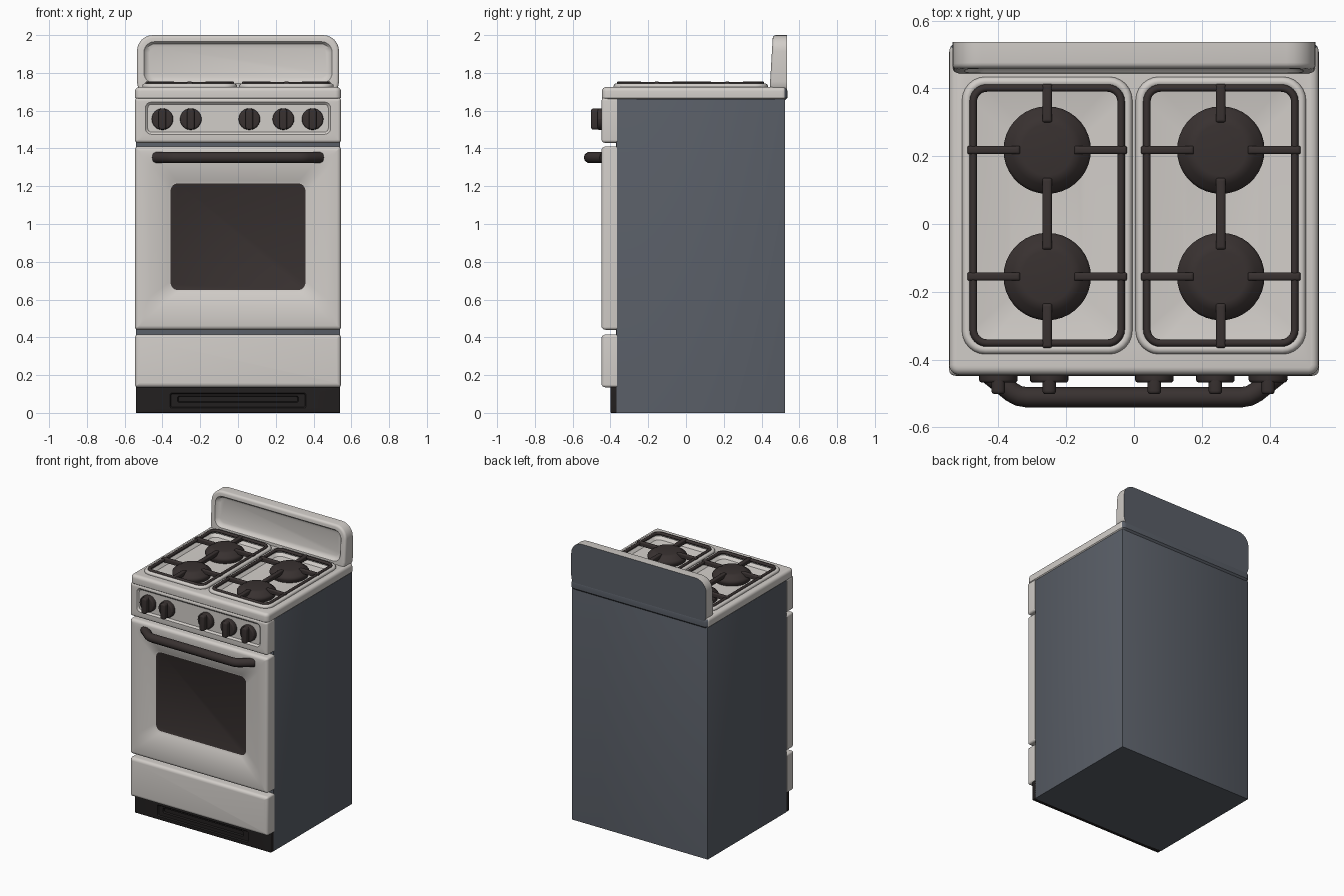
import bpy, bmesh, math
from mathutils import Vector

if "Cube" in bpy.data.objects:
    bpy.data.objects.remove(bpy.data.objects["Cube"])


def material(name, rgb):
    m = bpy.data.materials.new(name)
    m.diffuse_color = (*rgb, 1)
    m.use_nodes = True
    m.node_tree.nodes["Principled BSDF"].inputs["Base Color"].default_value = m.diffuse_color
    return m


WHITE = material("white enamel", (0.64, 0.61, 0.58))
SLATE = material("slate panel", (0.10, 0.112, 0.135))
BROWN = material("dark brown", (0.040, 0.031, 0.030))
BLACK = material("black kick", (0.016, 0.014, 0.014))


def activate(ob):
    bpy.ops.object.select_all(action='DESELECT')
    ob.select_set(True)
    bpy.context.view_layer.objects.active = ob


def smooth(ob, deg=35):
    activate(ob)
    bpy.ops.object.shade_smooth_by_angle(angle=math.radians(deg))


def outline(rect, r, seg=6):
    """Points of a rounded rectangle (x0, x1, a0, a1)."""
    x0, x1, a0, a1 = rect
    r = min(r, (x1 - x0) / 2, (a1 - a0) / 2)
    pts = []
    for k, (cx, ca) in enumerate([(x1 - r, a1 - r), (x0 + r, a1 - r),
                                  (x0 + r, a0 + r), (x1 - r, a0 + r)]):
        for s in range(seg + 1):
            t = (k + s / seg) * math.pi / 2
            pts.append((cx + r * math.cos(t), ca + r * math.sin(t)))
    return pts


def inset(rect, i):
    return (rect[0] + i, rect[1] - i, rect[2] + i, rect[3] - i)


def loft(name, mats, rings, plane='XZ', seg=6, cap_mat=0, back_slate=False, shear=0):
    """Skin rounded-rectangle rings (rect, corner radius, depth) and cap both ends."""
    bm = bmesh.new()
    loops = []
    for rect, r, d in rings:
        loops.append([bm.verts.new((x, d, a) if plane == 'XZ' else (x, a, d))
                      for x, a in outline(rect, max(r, 0.003), seg)])
    n = len(loops[0])
    for p, q in zip(loops, loops[1:]):
        for i in range(n):
            bm.faces.new((p[i], p[(i + 1) % n], q[(i + 1) % n], q[i]))
    bm.faces.new(loops[0])
    bm.faces.new(loops[-1]).material_index = cap_mat
    bmesh.ops.recalc_face_normals(bm, faces=bm.faces)
    if shear:
        for v in bm.verts:
            if v.co.y < 0.52:
                v.co.y -= shear * (2 - v.co.z)
    if back_slate:
        for f in bm.faces:
            if f.normal.y > 0.5 and f.calc_center_median().y > 0.5:
                f.material_index = 1
    me = bpy.data.meshes.new(name)
    bm.to_mesh(me)
    bm.free()
    for m in mats:
        me.materials.append(m)
    ob = bpy.data.objects.new(name, me)
    bpy.context.collection.objects.link(ob)
    smooth(ob)
    return ob


def pillow(rect, r, back, front, e):
    """Rings of a slab whose front edge is rounded by e."""
    sgn = 1 if front > back else -1
    out = [(rect, r, back)]
    for s in range(5):
        t = s / 4 * math.pi / 2
        i = e * (1 - math.cos(t))
        out.append((inset(rect, i), r - i, front - sgn * e * (1 - math.sin(t))))
    return out


def tube(name, mat, pts, radius, cyclic=False):
    cu = bpy.data.curves.new(name, 'CURVE')
    cu.dimensions = '3D'
    cu.bevel_depth = radius
    cu.bevel_resolution = 3
    cu.use_fill_caps = True
    sp = cu.splines.new('POLY')
    sp.points.add(len(pts) - 1)
    for p, co in zip(sp.points, pts):
        p.co = (*co, 1)
    sp.use_cyclic_u = cyclic
    cu.materials.append(mat)
    ob = bpy.data.objects.new(name, cu)
    bpy.context.collection.objects.link(ob)
    activate(ob)
    bpy.ops.object.convert(target='MESH')
    smooth(bpy.context.object, 50)


def block(name, mat, x0, x1, y0, y1, z0, z1, r=0.003, e=0.004):
    return loft(name, [mat], pillow((x0, x1, y0, y1), r, z0, z1, e), 'XY', seg=2)


# Cabinet body
block("body", SLATE, -0.54, 0.54, -0.37, 0.525, 0.0, 1.662)

# Kick plate with a shallow slot
kick = (-0.54, 0.54, 0.0, 0.14)
slot, slot2 = (-0.36, 0.36, 0.025, 0.105), (-0.32, 0.32, 0.055, 0.09)
loft("kick_plate", [BLACK], pillow(kick, 0.004, -0.36, -0.40, 0.006) +
     [(slot, 0.01, -0.40), (inset(slot, 0.006), 0.008, -0.392),
      (slot2, 0.01, -0.392), (inset(slot2, 0.004), 0.008, -0.38)])

# Storage drawer
loft("drawer", [WHITE], pillow((-0.545, 0.545, 0.135, 0.415), 0.015, -0.365, -0.448, 0.022))

# Oven door, sloping in to the dark window
window = (-0.357, 0.357, 0.65, 1.215)
loft("oven_door", [WHITE, BROWN],
     pillow((-0.545, 0.545, 0.44, 1.41), 0.015, -0.365, -0.448, 0.022) +
     [((-0.47, 0.47, 0.56, 1.34), 0.05, -0.448), (inset(window, -0.012), 0.05, -0.424),
      (window, 0.04, -0.418)], cap_mat=1)

# Door handle
half = [(0.435, -0.435), (0.415, -0.452), (0.36, -0.496), (0.34, -0.507), (0.315, -0.511)]
path = [(-x, y, 1.352) for x, y in half] + [(x, y, 1.352) for x, y in reversed(half)]
tube("door_handle", BROWN, path, 0.030)

# Control panel with a shallow recess
recess = (-0.49, 0.49, 1.475, 1.645)
loft("control_panel", [WHITE], pillow((-0.545, 0.545, 1.43, 1.668), 0.015, -0.365, -0.447, 0.016) +
     [(recess, 0.03, -0.447), (inset(recess, 0.012), 0.02, -0.436)])

# Knobs: disc plus grip bar
for x in (-0.40, -0.25, 0.06, 0.24, 0.395):
    z = 1.555
    disc = (x - 0.057, x + 0.057, z - 0.057, z + 0.057)
    loft("knob_disc", [BROWN], pillow(disc, 0.057, -0.43, -0.468, 0.01))
    loft("knob_grip", [BROWN], pillow((x - 0.02, x + 0.02, z - 0.056, z + 0.056),
                                      0.015, -0.45, -0.502, 0.01), seg=3)

# Cooktop slab
top = (-0.545, 0.545, -0.445, 0.537)
cooktop = loft("cooktop", [WHITE, SLATE],
               [(inset(top, 0.012), 0.02, 1.655), (top, 0.03, 1.667)] +
               pillow(top, 0.03, 1.68, 1.725, 0.022), 'XY', back_slate=True)

# Burner wells cut into the slab, with raised rims, grates and burners
for s in (-1, 1):
    c = 0.256 * s
    rim = (c - 0.232, c + 0.232, -0.365, 0.415)
    cutter = loft("well_cutter", [WHITE],
                  [(rim, 0.05, 1.80), (rim, 0.05, 1.72), (inset(rim, 0.02), 0.04, 1.697),
                   (inset(rim, 0.12), 0.03, 1.68)], 'XY')
    mod = cooktop.modifiers.new("well", 'BOOLEAN')
    mod.operation = 'DIFFERENCE'
    mod.solver = 'EXACT'
    mod.object = cutter
    activate(cooktop)
    bpy.ops.object.modifier_apply(modifier=mod.name)
    bpy.data.objects.remove(cutter)

    tube("well_rim", WHITE, [(x, y, 1.729) for x, y in outline(inset(rim, -0.004), 0.054)],
         0.015, True)
    tube("grate_frame", BROWN, [(x, y, 1.741) for x, y in outline(inset(rim, 0.014), 0.04)],
         0.011, True)
    for y in (-0.155, 0.218):
        def ring(r, z):
            return ((c - r, c + r, y - r, y + r), r, z)
        loft("burner", [BROWN], [ring(0.115, 1.668), ring(0.129, 1.700), ring(0.129, 1.712),
                                 ring(0.122, 1.722), ring(0.102, 1.736), ring(0.092, 1.745),
                                 ring(0.075, 1.748)], 'XY', seg=9)
        for d in (-1, 1):
            xs = sorted((c + d * 0.08, c + d * 0.235))
            block("grate_arm", BROWN, xs[0], xs[1], y - 0.012, y + 0.012, 1.725, 1.755, 0.004, 0.008)
    for y0, y1 in ((-0.365, -0.235), (-0.075, 0.135), (0.30, 0.413)):
        block("grate_bar", BROWN, c - 0.014, c + 0.014, y0, y1, 1.725, 1.755, 0.004, 0.008)
smooth(cooktop)

# Backguard, leaning slightly, with recessed front
guard = (-0.535, 0.535, 1.67, 2.0)
panel = (-0.498, 0.498, 1.745, 1.965)
loft("backguard", [WHITE, SLATE], pillow(guard, 0.085, 0.536, 0.460, 0.016) +
     [(panel, 0.055, 0.460), (inset(panel, 0.012), 0.045, 0.476),
      (inset(panel, 0.03), 0.03, 0.482)], back_slate=True, shear=0.06)
